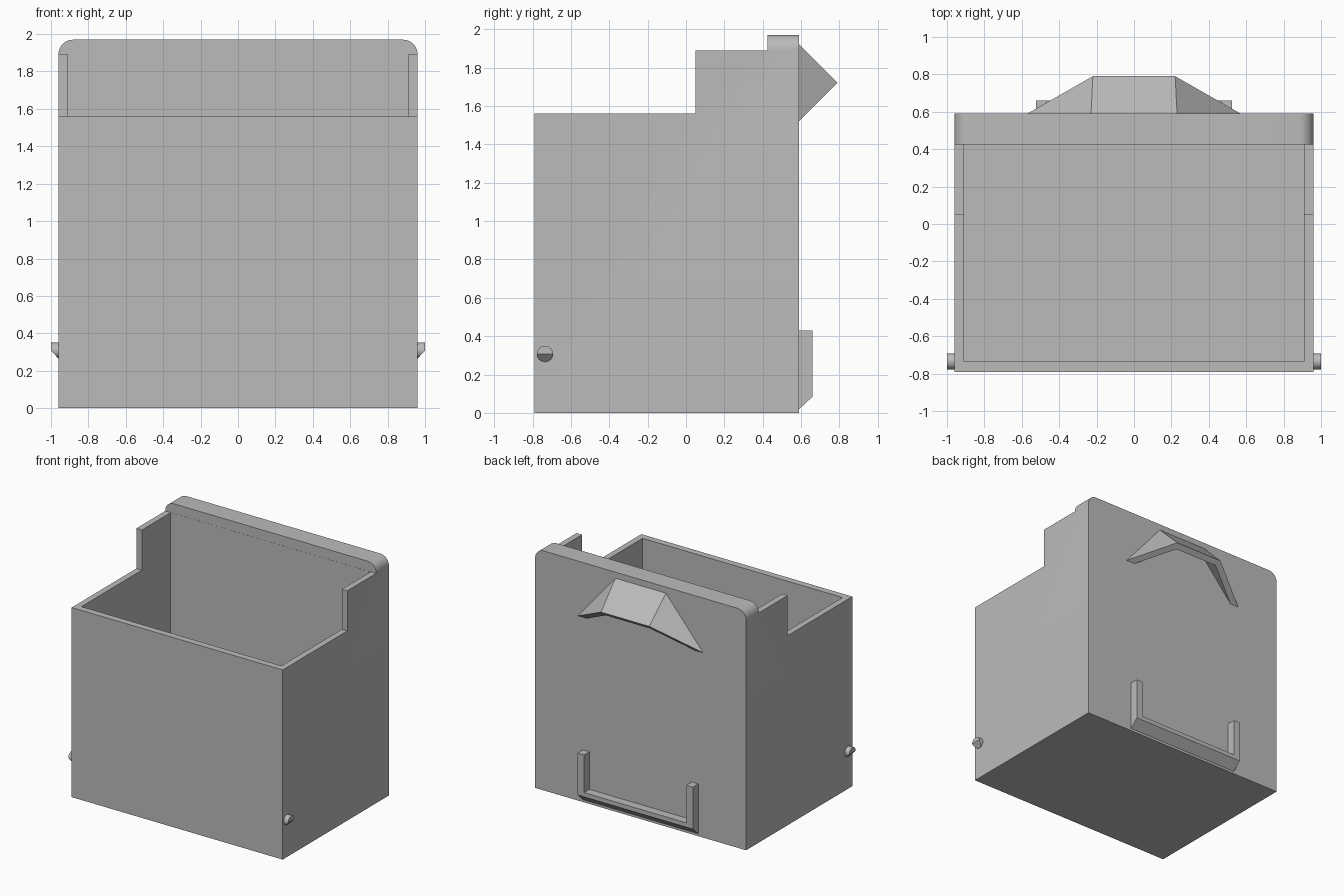
import bpy, bmesh, math
from mathutils import Vector

if "Cube" in bpy.data.objects:
    bpy.data.objects.remove(bpy.data.objects["Cube"])

grey = bpy.data.materials.new("plain grey")
grey.diffuse_color = (0.5, 0.5, 0.5, 1)
grey.use_nodes = True
grey.node_tree.nodes["Principled BSDF"].inputs["Base Color"].default_value = grey.diffuse_color


def finish(bm, name):
    bmesh.ops.recalc_face_normals(bm, faces=bm.faces)
    mesh = bpy.data.meshes.new(name)
    bm.to_mesh(mesh)
    bm.free()
    mesh.materials.append(grey)
    obj = bpy.data.objects.new(name, mesh)
    bpy.context.collection.objects.link(obj)
    return obj


def prism(points, offset):
    """Extrude a closed outline of 3D points along an offset."""
    bm = bmesh.new()
    face = bm.faces.new([bm.verts.new(p) for p in points])
    ext = bmesh.ops.extrude_face_region(bm, geom=[face], use_keep_orig=True)
    moved = [v for v in ext["geom"] if isinstance(v, bmesh.types.BMVert)]
    bmesh.ops.translate(bm, verts=moved, vec=Vector(offset))
    return bm


def smooth(obj, angle):
    bpy.ops.object.select_all(action='DESELECT')
    obj.select_set(True)
    bpy.context.view_layer.objects.active = obj
    bpy.ops.object.shade_smooth_by_angle(angle=math.radians(angle))


# Bin body: stepped side profile, with rounded corners on the tall back
W = 0.96
profile = [(-0.79, 0), (0.59, 0), (0.59, 1.97), (0.425, 1.97),
           (0.425, 1.89), (0.05, 1.89), (0.05, 1.56), (-0.79, 1.56)]
bm = prism([(-W, y, z) for y, z in profile], (2 * W, 0, 0))
corners = [e for e in bm.edges
           if all(v.co.z > 1.96 for v in e.verts)
           and abs(e.verts[0].co.x - e.verts[1].co.x) < 0.01]
bmesh.ops.bevel(bm, geom=corners, offset=0.078, segments=8,
                profile=0.5, affect='EDGES')
body = finish(bm, "bin_body")

# Hollow out the bin
cutter = finish(prism([(-0.91, -0.735, 0.05), (0.91, -0.735, 0.05),
                       (0.91, 0.424, 0.05), (-0.91, 0.424, 0.05)],
                      (0, 0, 2.5)), "cavity_cutter")
cutter.hide_render = True
mod = body.modifiers.new("cavity", 'BOOLEAN')
mod.operation = 'DIFFERENCE'
mod.solver = 'EXACT'
mod.object = cutter
bpy.context.view_layer.objects.active = body
bpy.ops.object.modifier_apply(modifier=mod.name)
bpy.data.objects.remove(cutter)
smooth(body, 30)

# Hooded pull handle: outer and inner shells joined by a rim, open below
bm = bmesh.new()


def shell(top, front, tip):
    v = [[bm.verts.new((s * x, y, z)) for x, y, z in (top, front, tip)]
         for s in (-1, 1)]
    (a, b, c), (d, e, f) = v
    bm.faces.new((a, b, e, d))
    bm.faces.new((a, c, b))
    bm.faces.new((d, e, f))
    return [c, b, e, f], [c, a, d, f]


rim_out, wall_out = shell((0.23, 0.59, 1.92), (0.22, 0.79, 1.72), (0.57, 0.59, 1.52))
rim_in, wall_in = shell((0.20, 0.59, 1.85), (0.20, 0.755, 1.685), (0.49, 0.59, 1.52))
for o, i in ((rim_out, rim_in), (wall_out, wall_in)):
    for k in range(3):
        bm.faces.new((o[k], o[k + 1], i[k + 1], i[k]))
finish(bm, "pull_handle")

# U-shaped bracket low on the back, with a chamfered underside
u = [(-0.525, 0.02), (0.525, 0.02), (0.525, 0.43), (0.465, 0.43),
     (0.465, 0.12), (-0.465, 0.12), (-0.465, 0.43), (-0.525, 0.43)]
bm = prism([(x, 0.59, z) for x, z in u], (0, 0.07, 0))
for v in bm.verts:
    if v.co.y > 0.6 and v.co.z < 0.05:
        v.co.z = 0.085
finish(bm, "back_bracket")

# Side pegs: round studs with the lower half cut at a slant
for side, name in ((-1, "left_peg"), (1, "right_peg")):
    n, r, zc = 24, 0.042, 0.308
    ring = [(side * 0.96, -0.735 + r * math.cos(2 * math.pi * k / n),
             zc + r * math.sin(2 * math.pi * k / n)) for k in range(n)]
    bm = prism(ring, (side * 0.04, 0, 0))
    outer = [v for v in bm.verts if abs(v.co.x) > 0.98]
    cap = [f for f in bm.faces if all(v in outer for v in f.verts)][0]
    mid = [v for v in outer if abs(v.co.z - zc) < 0.001]
    bmesh.ops.connect_verts(bm, verts=mid)
    for v in outer:
        drop = max(0, zc - v.co.z)
        v.co.x = side * (1.0 - drop * 0.92)
    smooth(finish(bm, name), 30)
